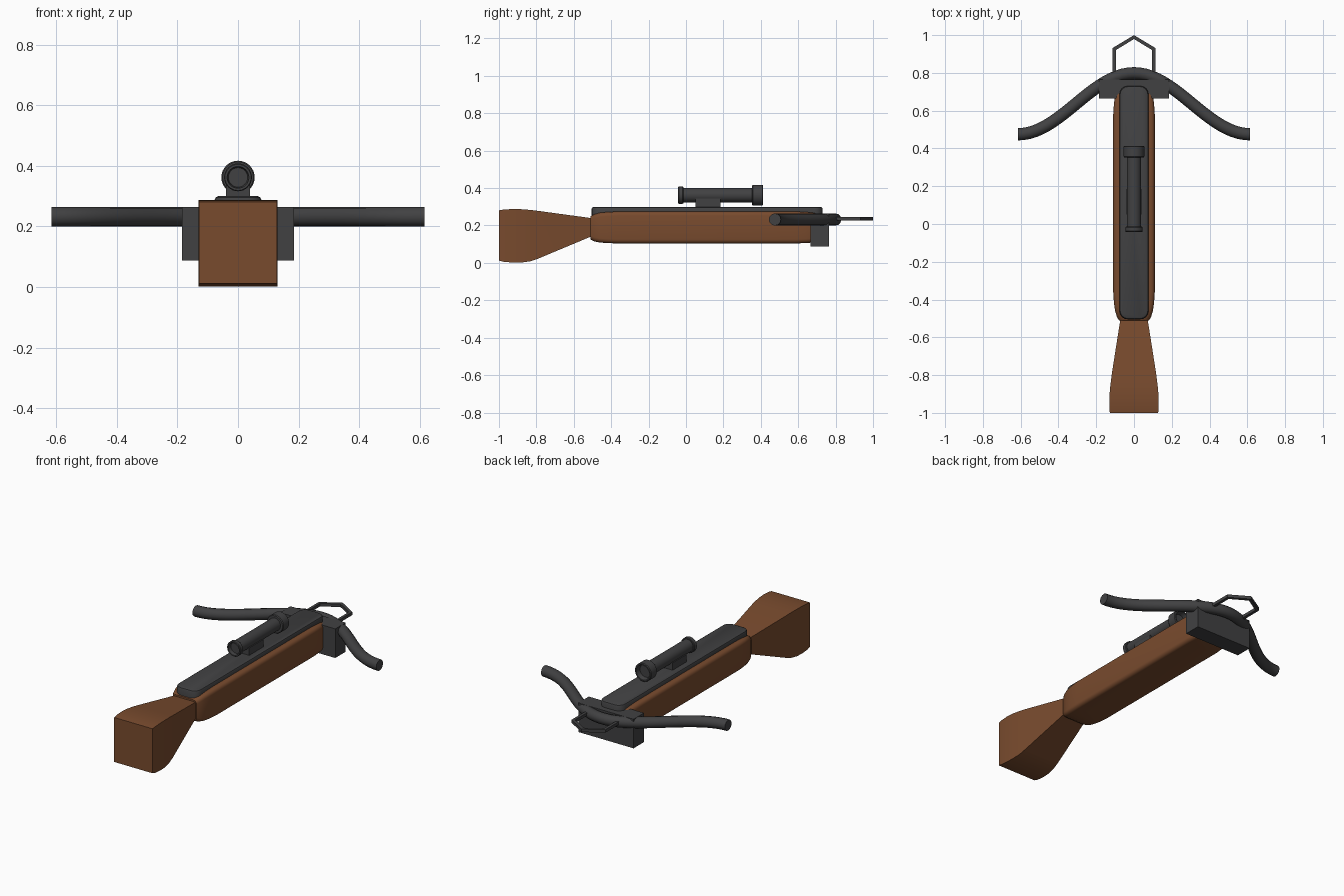
import bpy, bmesh, math
from mathutils import Vector

if "Cube" in bpy.data.objects:
    bpy.data.objects.remove(bpy.data.objects["Cube"])

wood = bpy.data.materials.new("wood")
wood.diffuse_color = (0.19, 0.07, 0.027, 1)
wood.use_nodes = True
wood.node_tree.nodes["Principled BSDF"].inputs["Base Color"].default_value = wood.diffuse_color
metal = bpy.data.materials.new("dark_metal")
metal.diffuse_color = (0.053, 0.053, 0.055, 1)
metal.use_nodes = True
metal.node_tree.nodes["Principled BSDF"].inputs["Base Color"].default_value = metal.diffuse_color


def loft(name, rings, mat, angle=35, closed=False):
    """Skin a list of equal-length point rings; cap the ends unless closed."""
    bm = bmesh.new()
    vs = [[bm.verts.new(p) for p in r] for r in rings]
    n = len(vs[0])
    pairs = list(zip(vs, vs[1:])) + ([(vs[-1], vs[0])] if closed else [])
    for a, b in pairs:
        for i in range(n):
            j = (i + 1) % n
            bm.faces.new((a[i], a[j], b[j], b[i]))
    if not closed:
        bm.faces.new(vs[0])
        bm.faces.new(vs[-1])
    bmesh.ops.recalc_face_normals(bm, faces=bm.faces)
    me = bpy.data.meshes.new(name)
    bm.to_mesh(me)
    bm.free()
    me.materials.append(mat)
    ob = bpy.data.objects.new(name, me)
    bpy.context.collection.objects.link(ob)
    bpy.ops.object.select_all(action='DESELECT')
    ob.select_set(True)
    bpy.context.view_layer.objects.active = ob
    bpy.ops.object.shade_smooth_by_angle(angle=math.radians(angle))
    return ob


def round_rect(hu, hv, r, seg=4):
    """2D rounded rectangle centred on the origin."""
    pts = []
    for k, (su, sv) in enumerate(((1, 1), (-1, 1), (-1, -1), (1, -1))):
        for s in range(seg + 1):
            a = math.pi / 2 * (k + s / seg)
            pts.append((su * (hu - r) + r * math.cos(a), sv * (hv - r) + r * math.sin(a)))
    return pts


def section(y, hx, z0, z1, r):
    """Rounded rectangle across the y axis."""
    return [(u, y, (z0 + z1) / 2 + v) for u, v in round_rect(hx, (z1 - z0) / 2, r)]


def box(name, x, y0, y1, z0, z1, mat):
    return loft(name, [[(sx * x, y, z) for sx, z in ((-1, z0), (1, z0), (1, z1), (-1, z1))]
                       for y in (y0, y1)], mat)


def lathe(name, profile, zc, mat, n=32):
    """Revolve (radius, y) points round the y direction at height zc."""
    return loft(name, [[(r * math.cos(math.tau * i / n), y, zc + r * math.sin(math.tau * i / n))
                        for i in range(n)] for r, y in profile], mat)


# Fore stock, with softly rounded ends
ends = [(0, 0.080, 0.125, 0.250), (0.02, 0.091, 0.115, 0.260), (0.05, 0.100, 0.109, 0.268),
        (0.09, 0.106, 0.106, 0.272), (0.15, 0.110, 0.104, 0.275)]
rows = [(-0.51 + d, *s) for d, *s in ends] + [(0.73 - d, *s) for d, *s in reversed(ends)]
loft("fore_stock", [section(*s, 0.022) for s in rows], wood)

# Flared butt, square in section
butt = [(-1.0, 0.128, 0.012, 0.281), (-0.975, 0.130, 0.006, 0.285), (-0.93, 0.130, 0.002, 0.288),
        (-0.88, 0.128, 0.002, 0.287), (-0.83, 0.122, 0.009, 0.283), (-0.79, 0.117, 0.023, 0.278),
        (-0.51, 0.073, 0.140, 0.240), (-0.48, 0.069, 0.150, 0.236)]
loft("butt", [[(-x, y, a), (x, y, a), (x, y, b), (-x, y, b)] for y, x, a, b in butt], wood)

# Top rail with rounded corners and a softened top edge
rail = []
for z, inset in ((0.235, 0), (0.288, 0), (0.296, 0.004), (0.300, 0.012)):
    rail.append([(u, 0.113 + v, z) for u, v in round_rect(0.077 - inset, 0.618 - inset, 0.045 - inset)])
loft("top_rail", rail, metal)

# Block that carries the bow
box("bow_block", 0.185, 0.665, 0.765, 0.088, 0.264, metal)

# Bow: round bar swept along an S-curved path
bow, half, N, sides = [], 0.615, 40, 12
for i in range(N + 1):
    x = half * (2 * i / N - 1)
    t = math.pi * x / half
    y = 0.475 + 0.1615 * (1 + math.cos(t))
    nrm = Vector((0.1615 * math.pi / half * math.sin(t), 1, 0)).normalized()
    bow.append([Vector((x, y, 0.232)) + 0.0325 * (nrm * math.cos(a) + Vector((0, 0, math.sin(a))))
                for a in (math.tau * k / sides for k in range(sides))])
loft("bow", bow, metal)

# Foot stirrup: square wire bent into a pointed loop
outer = [(-0.113, 0.76), (-0.113, 0.932), (0, 1.0), (0.113, 0.932), (0.113, 0.76)]
inner = [(-0.096, 0.76), (-0.096, 0.921), (0, 0.979), (0.096, 0.921), (0.096, 0.76)]
loft("stirrup", [[(*o, 0.227), (*o, 0.245), (*i, 0.245), (*i, 0.227)]
                 for o, i in zip(outer, inner)], metal, angle=20)

# Scope with recessed lenses at both ends, and its mount
lathe("scope", [(0.032, -0.022), (0.036, -0.042), (0.043, -0.042), (0.046, -0.038), (0.046, -0.018),
                (0.043, -0.014), (0.038, -0.014), (0.038, 0.352), (0.051, 0.352), (0.055, 0.357),
                (0.055, 0.409), (0.051, 0.413), (0.044, 0.413), (0.038, 0.385)], 0.362, metal)
box("scope_mount", 0.040, 0.05, 0.185, 0.295, 0.345, metal)
